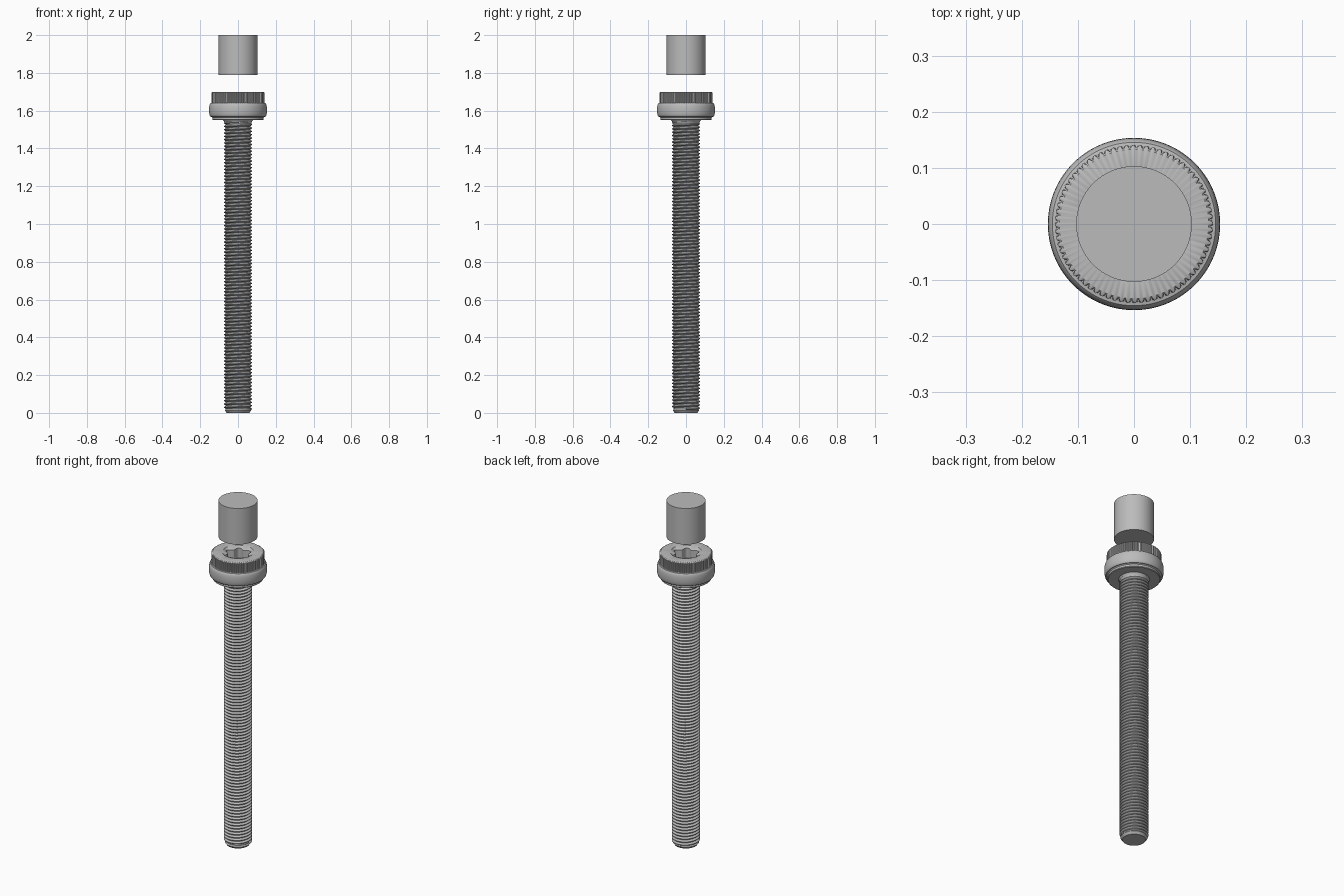
import bpy, bmesh, math

cube = bpy.data.objects.get("Cube")
if cube:
    bpy.data.objects.remove(cube, do_unlink=True)

steel = bpy.data.materials.new("grey_steel")
steel.use_nodes = True
GREY = (0.5, 0.5, 0.5, 1)
steel.diffuse_color = GREY
steel.node_tree.nodes["Principled BSDF"].inputs["Base Color"].default_value = GREY


def finish(name, bm, smooth_angle=None):
    mesh = bpy.data.meshes.new(name)
    bm.to_mesh(mesh)
    bm.free()
    obj = bpy.data.objects.new(name, mesh)
    bpy.context.collection.objects.link(obj)
    mesh.materials.append(steel)
    if smooth_angle:
        bpy.ops.object.select_all(action="DESELECT")
        obj.select_set(True)
        bpy.context.view_layer.objects.active = obj
        bpy.ops.object.shade_smooth_by_angle(angle=math.radians(smooth_angle))
    return obj


def loft(name, rings, segments, smooth_angle=30):
    """Closed solid through (radius, z) rings; a radius may be a function of angle."""
    bm = bmesh.new()
    loops = []
    for radius, z in rings:
        loop = []
        for i in range(segments):
            a = math.tau * i / segments
            r = radius(a, i) if callable(radius) else radius
            loop.append(bm.verts.new((r * math.cos(a), r * math.sin(a), z)))
        loops.append(loop)
    for low, high in zip(loops, loops[1:]):
        for i in range(segments):
            j = (i + 1) % segments
            bm.faces.new((low[i], low[j], high[j], high[i]))
    bm.faces.new(loops[0])
    bm.faces.new(loops[-1])
    bmesh.ops.recalc_face_normals(bm, faces=bm.faces)
    return finish(name, bm, smooth_angle)


# Loose cap floating above the head
loft("cap_cylinder", [(0.103, 1.79), (0.103, 2.0)], 96)


# Head: six-lobed socket, knurled band, rounded collar and lower flange
def lobed(a, i):
    return 0.063 + 0.011 * math.cos(6 * a)


def knurl(a, i):
    return 0.141 if i % 4 < 2 else 0.136


collar = [(0.139 + 0.0145 * math.sin(t) ** 0.6, 1.604 + 0.037 * math.cos(t))
          for t in [math.pi * k / 12 for k in range(1, 12)]]
head = [(lobed, 1.63), (lobed, 1.688), (0.083, 1.70), (0.133, 1.70),
        (knurl, 1.696), (knurl, 1.642), (0.139, 1.641)]
head += collar
head += [(0.139, 1.567), (0.136, 1.564), (0.136, 1.553), (0.133, 1.55),
         (0.08, 1.55), (0.074, 1.543), (0.07, 1.53)]
loft("bolt_head", head, 288)

# Shaft core with a chamfered tip
loft("shaft_core", [(0.06, 0.0), (0.07, 0.013), (0.065, 0.02), (0.065, 1.545)], 64)

# Helical thread: one tooth profile swept up the shaft
PITCH, TURNS, START = 0.0175, 87, 0.012
bm = bmesh.new()
tooth = [bm.verts.new((r, 0, START + PITCH * f))
         for r, f in ((0.064, 0), (0.075, 0.44), (0.075, 0.56), (0.064, 1))]
for a, b in zip(tooth, tooth[1:]):
    bm.edges.new((a, b))
thread = finish("shaft_thread", bm)
screw = thread.modifiers.new("helix", "SCREW")
screw.axis = "Z"
screw.screw_offset = PITCH
screw.iterations = TURNS
screw.steps = screw.render_steps = 40
screw.use_merge_vertices = True
screw.merge_threshold = 0.0001
screw.use_normal_calculate = True
screw.use_smooth_shade = False
